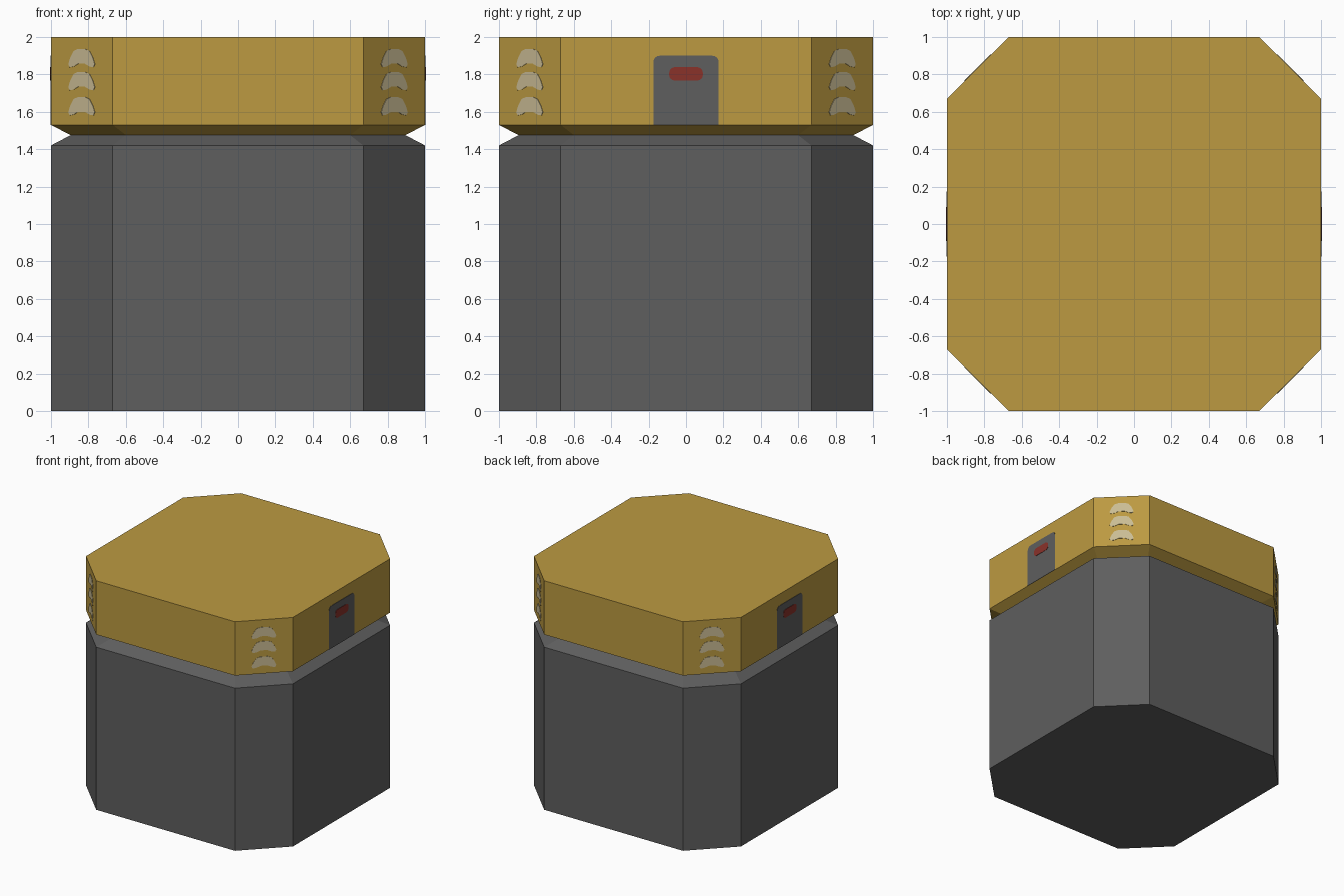
import bpy, bmesh, math
from mathutils import Matrix, Vector

if "Cube" in bpy.data.objects:
    bpy.data.objects.remove(bpy.data.objects["Cube"])


def srgb(r, g, b):
    return tuple(((c / 255 + 0.055) / 1.055) ** 2.4 for c in (r, g, b)) + (1,)


def material(name, rgb):
    m = bpy.data.materials.new(name)
    m.diffuse_color = srgb(*rgb)
    m.use_nodes = True
    m.node_tree.nodes["Principled BSDF"].inputs["Base Color"].default_value = m.diffuse_color
    return m


GREY = material("dark grey", (94, 94, 94))
GOLD = material("mustard gold", (188, 154, 65))
CREAM = material("pale cream", (202, 188, 148))
RED = material("dull red", (138, 50, 42))


def finish(bm, name, mat):
    bmesh.ops.recalc_face_normals(bm, faces=bm.faces)
    me = bpy.data.meshes.new(name)
    bm.to_mesh(me)
    bm.free()
    me.materials.append(mat)
    ob = bpy.data.objects.new(name, me)
    bpy.context.collection.objects.link(ob)
    return ob


OCTAGON = [(1, -.67), (1, .67), (.67, 1), (-.67, 1),
           (-1, .67), (-1, -.67), (-.67, -1), (.67, -1)]


def octagon_stack(name, levels, mat):
    """Closed solid through (z, scale) rings of the chamfered square."""
    bm = bmesh.new()
    rings = [[bm.verts.new((x * s, y * s, z)) for x, y in OCTAGON] for z, s in levels]
    for a, b in zip(rings, rings[1:]):
        for i in range(8):
            j = (i + 1) % 8
            bm.faces.new((a[i], a[j], b[j], b[i]))
    bm.faces.new(rings[0])
    bm.faces.new(rings[-1])
    return finish(bm, name, mat)


def plate(name, outline, angle, dist, z, thick, mat):
    """Thin plate on a wall whose normal points at 'angle' around z."""
    bm = bmesh.new()
    face = bm.faces.new([bm.verts.new((dist - .002, u, v + z)) for u, v in outline])
    ext = bmesh.ops.extrude_face_region(bm, geom=[face])
    verts = [v for v in ext["geom"] if isinstance(v, bmesh.types.BMVert)]
    bmesh.ops.translate(bm, verts=verts, vec=Vector((thick + .002, 0, 0)))
    bm.transform(Matrix.Rotation(angle, 4, "Z"))
    return finish(bm, name, mat)


def rounded_rect(w, h, r_top, r_bottom, steps=4):
    """Outline centred on the origin, with half sizes w and h."""
    pts = []
    for k, (sx, sy, r) in enumerate([(1, 1, r_top), (-1, 1, r_top),
                                     (-1, -1, r_bottom), (1, -1, r_bottom)]):
        if r == 0:
            pts.append((sx * w, sy * h))
            continue
        for i in range(steps + 1):
            a = math.pi / 2 * (k + i / steps)
            pts.append((sx * (w - r) + r * math.cos(a), sy * (h - r) + r * math.sin(a)))
    return pts


# Body and lid, meeting at a pinched groove
octagon_stack("body", [(0, 1), (1.42, 1), (1.475, .895)], GREY)
octagon_stack("lid", [(1.475, .895), (1.53, 1), (2, 1)], GOLD)

# Three arched chevrons on each corner
half = [(.03, .05), (.06, .04), (.085, .005), (.1, -.03),
        (.09, -.047), (.06, -.043), (.025, -.028)]
chevron = half + [(-u, v) for u, v in reversed(half)]
corner_dist = 1.67 / math.sqrt(2)
for c in range(4):
    for n, z in enumerate((1.628, 1.762, 1.885)):
        plate(f"chevron_{c + 1}_{n + 1}", chevron, math.radians(45 + 90 * c),
              corner_dist, z, .003, CREAM)

# Latch with a red button on the left and right walls
for side, angle in (("right", 0), ("left", math.pi)):
    plate(f"latch_{side}", rounded_rect(.175, .185, .035, 0), angle, 1, 1.715, .003, GREY)
    plate(f"latch_button_{side}", rounded_rect(.09, .036, .03, .03), angle, 1, 1.803, .006, RED)
